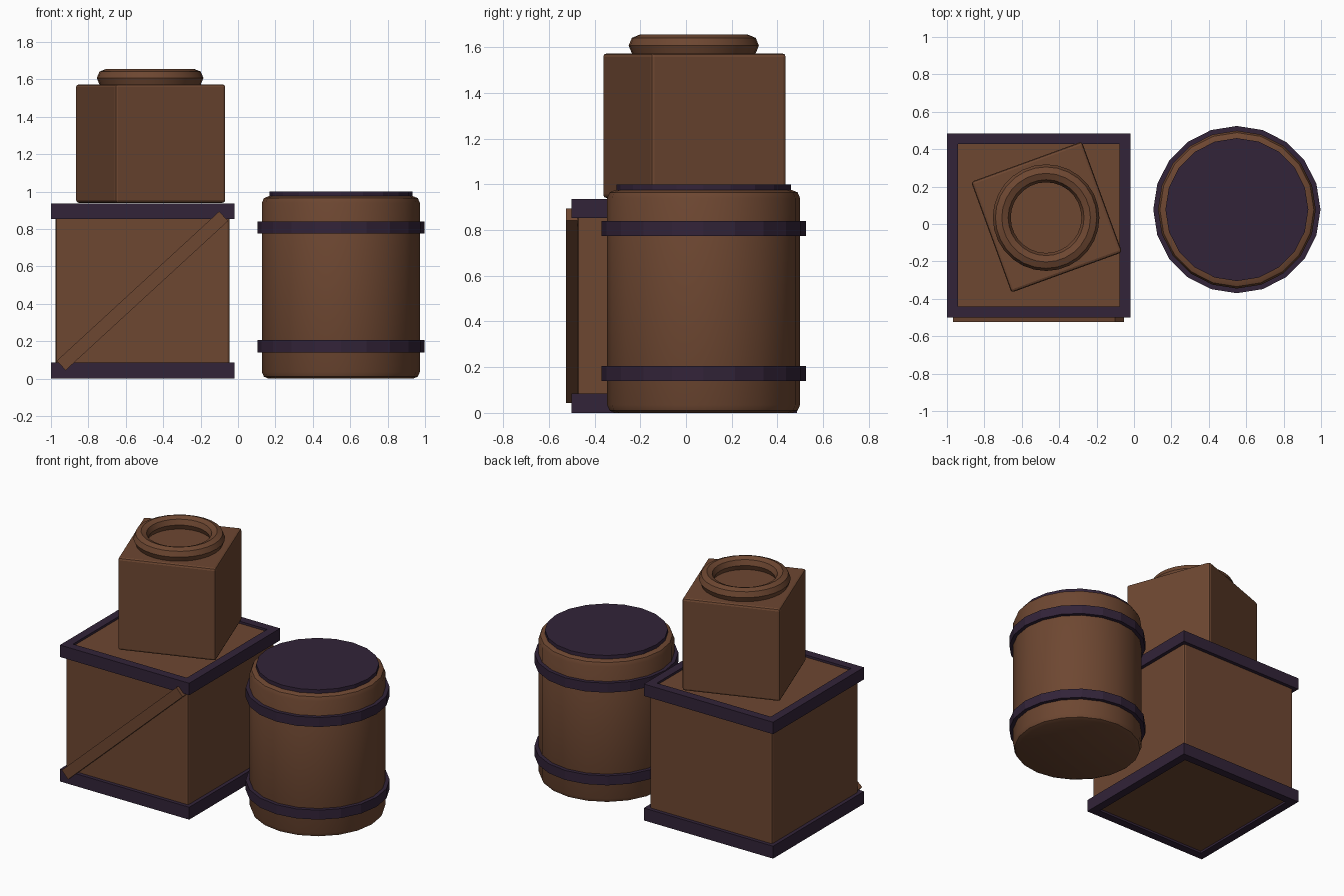
import bpy, math

if "Cube" in bpy.data.objects:
    bpy.data.objects.remove(bpy.data.objects["Cube"])


def material(name, rgb):
    m = bpy.data.materials.new(name)
    m.diffuse_color = (*rgb, 1)
    m.use_nodes = True
    m.node_tree.nodes["Principled BSDF"].inputs["Base Color"].default_value = m.diffuse_color
    return m


WOOD = material("brown wood", (0.155, 0.063, 0.031))
IRON = material("dark violet iron", (0.032, 0.017, 0.040))


def finish(name, mat, bevel=0, smooth=False):
    o = bpy.context.object
    o.name = name
    o.data.materials.append(mat)
    if bevel:
        b = o.modifiers.new("bevel", 'BEVEL')
        b.width, b.segments = bevel, 2
        b.limit_method, b.angle_limit = 'ANGLE', math.radians(40)
        bpy.ops.object.modifier_apply(modifier="bevel")
    if smooth:
        bpy.ops.object.shade_smooth_by_angle(angle=math.radians(35))
    return o


def box(name, lo, hi, mat, rot=(0, 0, 0), bevel=0):
    bpy.ops.mesh.primitive_cube_add(
        size=1, location=[(a + b) / 2 for a, b in zip(lo, hi)], rotation=rot)
    bpy.context.object.scale = [b - a for a, b in zip(lo, hi)]
    bpy.ops.object.transform_apply(location=False, rotation=False, scale=True)
    return finish(name, mat, bevel)


def drum(name, r, z0, z1, mat, bevel=0):
    bpy.ops.mesh.primitive_cylinder_add(
        vertices=20, radius=r, depth=z1 - z0, location=(0.55, 0.077, (z0 + z1) / 2))
    return finish(name, mat, bevel, smooth=bevel > 0)


# Large crate body
box("large_crate", (-0.975, -0.475, 0.015), (-0.045, 0.46, 0.92), WOOD, bevel=0.015)

# Square frames around the bottom and top of the crate
X0, X1, Y0, Y1, W = -1.0, -0.02, -0.50, 0.485, 0.058
for label, z0, z1 in (("bottom", 0.0, 0.085), ("top", 0.853, 0.935)):
    box(label + "_frame_front", (X0, Y0, z0), (X1, Y0 + W, z1), IRON)
    box(label + "_frame_back", (X0, Y1 - W, z0), (X1, Y1, z1), IRON)
    box(label + "_frame_left", (X0, Y0 + W, z0), (X0 + W, Y1 - W, z1), IRON)
    box(label + "_frame_right", (X1 - W, Y0 + W, z0), (X1, Y1 - W, z1), IRON)

# Diagonal brace on the front
cx, cz, L, T = -0.511, 0.469, 1.18, 0.07
box("diagonal_brace", (cx - L / 2, -0.525, cz - T / 2), (cx + L / 2, -0.455, cz + T / 2),
    WOOD, rot=(0, -math.radians(42.6), 0))

# Small turned crate on top
sx, sy, s = -0.467, 0.037, 0.315
box("small_crate", (sx - s, sy - s, 0.94), (sx + s, sy + s, 1.573), WOOD,
    rot=(0, 0, math.radians(20)), bevel=0.015)

# Rope coil
bpy.ops.mesh.primitive_torus_add(
    location=(sx - 0.003, sy - 0.003, 1.607), major_radius=0.237, minor_radius=0.048,
    major_segments=28, minor_segments=8)
finish("rope_coil", WOOD, smooth=True)
bpy.ops.object.shade_smooth()

# Barrel with hoops and lid
drum("barrel", 0.422, 0.0, 0.975, WOOD, bevel=0.035)
drum("lower_hoop", 0.447, 0.14, 0.205, IRON)
drum("upper_hoop", 0.447, 0.775, 0.84, IRON)
drum("barrel_lid", 0.382, 0.96, 1.0, IRON)
